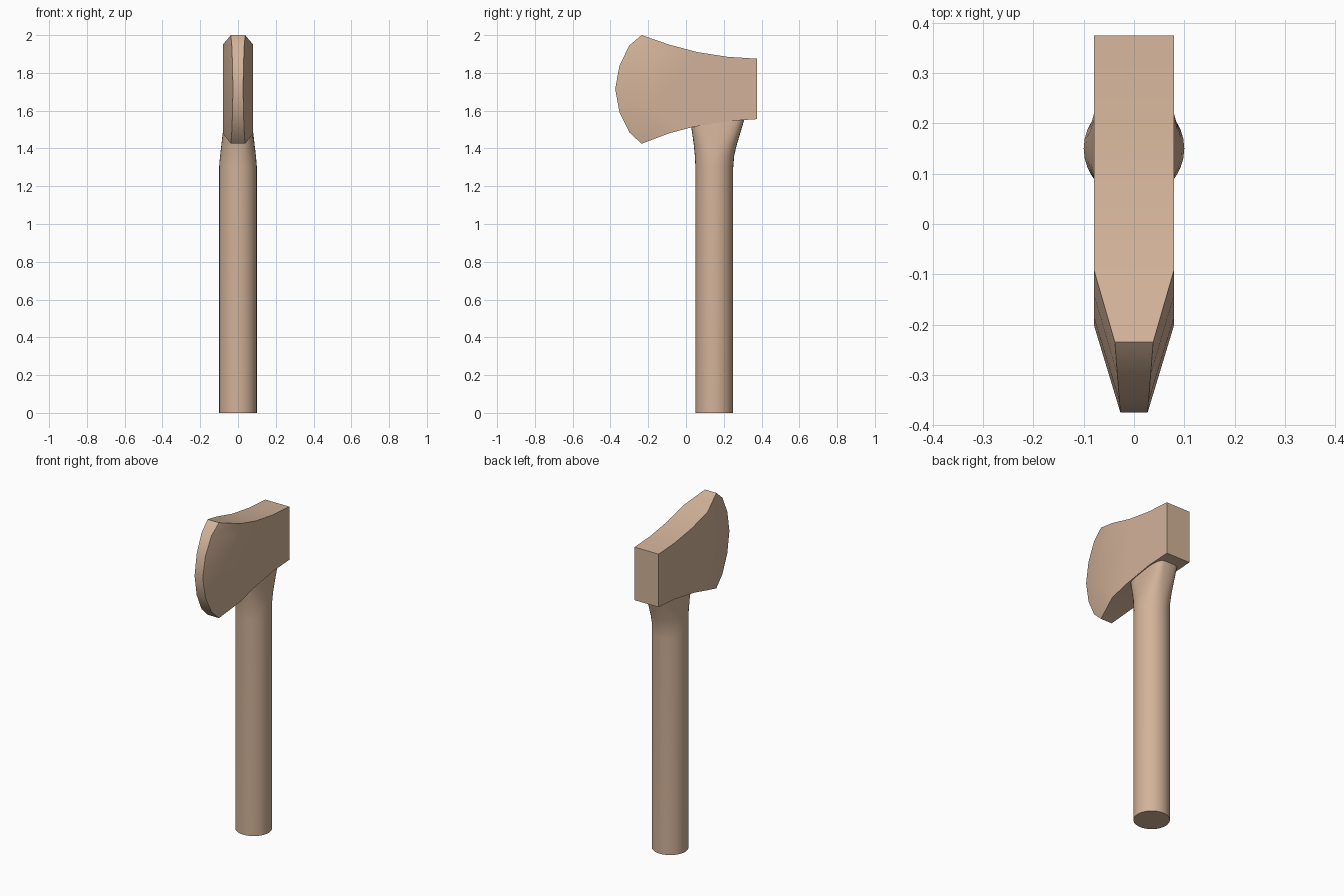
import bpy, bmesh, math

cube = bpy.data.objects.get("Cube")
if cube:
    bpy.data.objects.remove(cube, do_unlink=True)

# Single tan material
tan = bpy.data.materials.new("tan wood")
tan.use_nodes = True
COLOR = (0.65, 0.45, 0.32, 1)
tan.diffuse_color = COLOR
tan.node_tree.nodes["Principled BSDF"].inputs["Base Color"].default_value = COLOR


def finish(bm, name, angle):
    bmesh.ops.recalc_face_normals(bm, faces=bm.faces)
    mesh = bpy.data.meshes.new(name)
    bm.to_mesh(mesh)
    bm.free()
    mesh.materials.append(tan)
    obj = bpy.data.objects.new(name, mesh)
    bpy.context.collection.objects.link(obj)
    bpy.ops.object.select_all(action='DESELECT')
    obj.select_set(True)
    bpy.context.view_layer.objects.active = obj
    bpy.ops.object.shade_smooth_by_angle(angle=math.radians(angle))
    return obj


# Axe head: flat cheeks, then a bevel narrowing to the curved cutting edge
W = 0.08
top = [(0.375, 1.875), (0.22, 1.885), (0.06, 1.91)]
bottom = [(0.03, 1.512), (0.22, 1.545), (0.375, 1.555)]
shoulder = [(-0.09, 1.95), (-0.14, 1.905), (-0.185, 1.82), (-0.2, 1.715),
            (-0.185, 1.605), (-0.14, 1.525), (-0.09, 1.48)]
edge = [(-0.235, 2.0), (-0.30, 1.945), (-0.352, 1.84), (-0.375, 1.715),
        (-0.352, 1.59), (-0.30, 1.485), (-0.235, 1.425)]
edge_width = [0.038, 0.033, 0.029, 0.027, 0.029, 0.033, 0.038]

bm = bmesh.new()
outlines = []
for side in (-1, 1):
    cheek_top = [bm.verts.new((side * W, y, z)) for y, z in top]
    cheek_bottom = [bm.verts.new((side * W, y, z)) for y, z in bottom]
    inner = [bm.verts.new((side * W, y, z)) for y, z in shoulder]
    outer = [bm.verts.new((side * w, y, z)) for w, (y, z) in zip(edge_width, edge)]
    bm.faces.new(cheek_top + inner + cheek_bottom)
    for i in range(len(inner) - 1):
        bm.faces.new((inner[i], inner[i + 1], outer[i + 1], outer[i]))
    outlines.append(cheek_top + [inner[0]] + outer + [inner[-1]] + cheek_bottom)

# Rim joining the two sides
left, right = outlines
for i in range(len(left)):
    j = (i + 1) % len(left)
    bm.faces.new((left[i], left[j], right[j], right[i]))
finish(bm, "axe_head", 32)

# Handle: round shaft flaring into a squarer socket under the head
# (height, centre y, half width, half depth, squareness)
rings = [(0, 0.15, 0.1, 0.1, 2), (1.3, 0.15, 0.1, 0.1, 2),
         (1.36, 0.151, 0.095, 0.104, 2.1), (1.42, 0.155, 0.088, 0.114, 2.5),
         (1.48, 0.16, 0.081, 0.127, 3.2), (1.56, 0.165, 0.072, 0.146, 5)]
SIDES = 32
bm = bmesh.new()
loops = []
for z, cy, a, b, power in rings:
    loop = []
    for k in range(SIDES):
        t = 2 * math.pi * k / SIDES
        c, s = math.cos(t), math.sin(t)
        x = math.copysign(abs(c) ** (2 / power), c) * a
        y = math.copysign(abs(s) ** (2 / power), s) * b
        loop.append(bm.verts.new((x, cy + y, z)))
    loops.append(loop)
for low, high in zip(loops, loops[1:]):
    for k in range(SIDES):
        n = (k + 1) % SIDES
        bm.faces.new((low[k], low[n], high[n], high[k]))
bm.faces.new(loops[0])
bm.faces.new(loops[-1])
finish(bm, "handle", 40)
